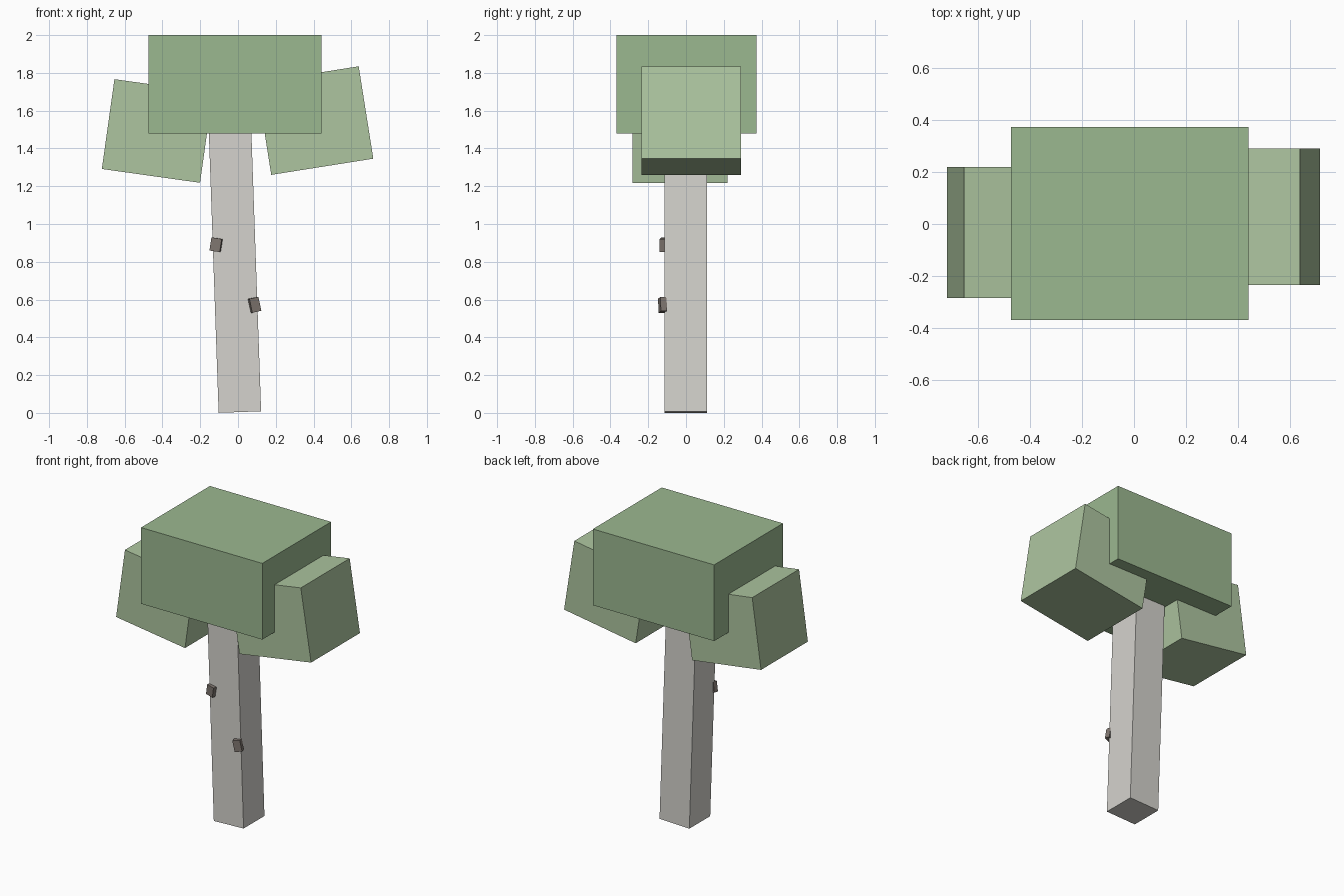
import bpy
from math import radians

if "Cube" in bpy.data.objects:
    bpy.data.objects.remove(bpy.data.objects["Cube"])


def material(name, rgb):
    mat = bpy.data.materials.new(name)
    mat.diffuse_color = (*rgb, 1)
    mat.use_nodes = True
    mat.node_tree.nodes["Principled BSDF"].inputs["Base Color"].default_value = mat.diffuse_color
    return mat


def box(name, centre, size, mat, tilt=0, yaw=0):
    """Box of full dimensions `size`, tilted about y and yawed about z (degrees)."""
    bpy.ops.mesh.primitive_cube_add(
        size=1, location=centre, rotation=(0, radians(tilt), radians(yaw)))
    obj = bpy.context.object
    obj.name = name
    obj.scale = size
    bpy.ops.object.transform_apply(location=False, rotation=False, scale=True)
    obj.data.materials.append(mat)
    return obj


bark = material("bark", (0.66, 0.65, 0.61))
dark_bark = material("dark_bark", (0.21, 0.18, 0.16))
leaf = material("leaf", (0.33, 0.48, 0.28))
pale_leaf = material("pale_leaf", (0.42, 0.56, 0.35))

# Leaning trunk, its top hidden inside the crown
box("trunk", (-0.018, -0.002, 0.804), (0.225, 0.225, 1.6), bark, tilt=-2)

# Crown: one large block with a tilted block on each side
box("crown_top", (-0.016, 0.002, 1.74), (0.915, 0.742, 0.52), leaf)
box("crown_left", (-0.4275, -0.032, 1.4925), (0.525, 0.505, 0.48), pale_leaf, tilt=8)
box("crown_right", (0.4075, 0.028, 1.5475), (0.547, 0.527, 0.495), pale_leaf, tilt=-9)

# Small bark knots on the front of the trunk
box("upper_knot", (-0.116, -0.120, 0.89), (0.056, 0.03, 0.07), dark_bark, tilt=9, yaw=-11)
box("lower_knot", (0.088, -0.124, 0.572), (0.05, 0.034, 0.075), dark_bark, tilt=-12, yaw=14)
